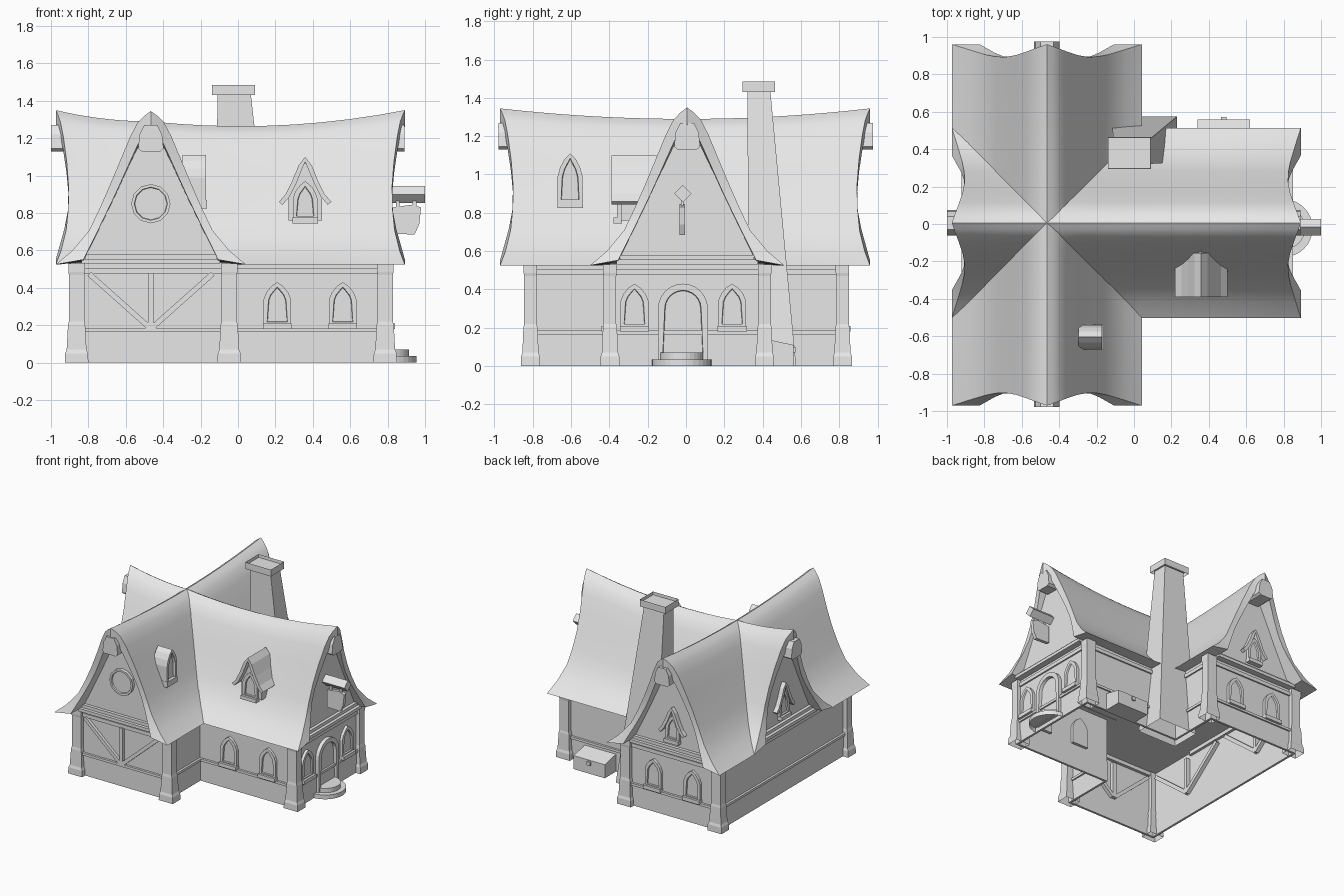
import bpy, bmesh, math
from mathutils import Matrix, Vector

if "Cube" in bpy.data.objects:
    bpy.data.objects.remove(bpy.data.objects["Cube"])

plaster = bpy.data.materials.new("pale_grey")
plaster.use_nodes = True
plaster.diffuse_color = (0.8, 0.8, 0.8, 1)
plaster.node_tree.nodes["Principled BSDF"].inputs["Base Color"].default_value = (0.8, 0.8, 0.8, 1)

# The two wings cross here; each frame has local X pointing out of one gable
CROSS = Matrix.Translation((-0.466, 0.006, 0))
FRONT, BACK, LEFT_END, RIGHT_END = [
    CROSS @ Matrix.Rotation(math.radians(a), 4, 'Z') for a in (-90, 90, 180, 0)]


def finish(name, bm):
    mesh = bpy.data.meshes.new(name)
    bm.to_mesh(mesh)
    bm.free()
    mesh.materials.append(plaster)
    ob = bpy.data.objects.new(name, mesh)
    bpy.context.collection.objects.link(ob)
    bpy.ops.object.select_all(action='DESELECT')
    ob.select_set(True)
    bpy.context.view_layer.objects.active = ob
    return ob


def solidify(ob, thickness):
    mod = ob.modifiers.new("thickness", 'SOLIDIFY')
    mod.thickness, mod.offset = thickness, -1
    bpy.ops.object.modifier_apply(modifier=mod.name)


def solid(name, frame, pts, x0, x1, inset=0, recess=0, base=True):
    """Extrude a (y, z) outline from x0 to x1, with an optional recessed panel."""
    bm = bmesh.new()
    low = [bm.verts.new(frame @ Vector((x0, y, z))) for y, z in pts]
    top = [bm.verts.new(frame @ Vector((x1, y, z))) for y, z in pts]
    n = len(pts)
    cap = bm.faces.new(top)
    for i in range(n):
        bm.faces.new((low[i], low[(i + 1) % n], top[(i + 1) % n], top[i]))
    if base:
        bm.faces.new(low[::-1])
    bmesh.ops.recalc_face_normals(bm, faces=bm.faces)
    if inset:
        bmesh.ops.inset_region(bm, faces=[cap], thickness=inset)
        out = frame.to_3x3() @ Vector((1, 0, 0))
        bmesh.ops.inset_region(bm, faces=[cap], thickness=0.003)
        bmesh.ops.translate(bm, verts=cap.verts, vec=-out * recess)
    return finish(name, bm)


def rect(y0, y1, z0, z1):
    return [(y0, z0), (y1, z0), (y1, z1), (y0, z1)]


def bar(name, frame, p, q, width, x0, x1):
    p, q = Vector(p), Vector(q)
    side = (q - p).orthogonal().normalized() * width / 2
    solid(name, frame, [p - side, q - side, q + side, p + side], x0, x1)


def arch(y, w, z0, z1, rise, rounded=False):
    if rounded:
        curve = [(math.cos(i * math.pi / 12), math.sin(i * math.pi / 12)) for i in range(7)]
    else:
        curve = [(1, 0), (0.8, 0.4), (0.45, 0.75), (0, 1)]
    half = [(a * w / 2, z1 - rise + b * rise) for a, b in curve]
    right = [(w / 2, z0)] + half
    return [(y + a, b) for a, b in right] + [(y - a, b) for a, b in right[-2::-1]]


def loft(name, levels, inset=0):
    """Stack rectangles given as (z, x0, x1, y0, y1), open underneath."""
    bm = bmesh.new()
    rings = [[bm.verts.new((x, y, z)) for x, y in ((a, c), (b, c), (b, d), (a, d))]
             for z, a, b, c, d in levels]
    cap = bm.faces.new(rings[-1])
    for r, s in zip(rings, rings[1:]):
        for i in range(4):
            j = (i + 1) % 4
            bm.faces.new((r[i], r[j], s[j], s[i]))
    if inset:
        bmesh.ops.inset_region(bm, faces=[cap], thickness=inset)
        bmesh.ops.inset_region(bm, faces=[cap], thickness=0.002)
        bmesh.ops.translate(bm, verts=cap.verts, vec=(0, 0, -0.025))
    return finish(name, bm)


# Walls, plinth, string courses and ceiling follow the cross-shaped plan
PLAN = [(-.87, -.815, -1, -1), (-.06, -.815, 1, -1), (-.06, -.40, 1, -1), (.80, -.40, 1, -1),
        (.80, .41, 1, 1), (-.06, .41, 1, 1), (-.06, .82, 1, 1), (-.87, .82, -1, 1)]


def course(name, offset, z0, z1, thickness):
    bm = bmesh.new()
    low, top = [[bm.verts.new((x + sx * offset, y + sy * offset, z)) for x, y, sx, sy in PLAN]
                for z in (z0, z1)]
    for i in range(len(PLAN)):
        j = (i + 1) % len(PLAN)
        bm.faces.new((low[i], low[j], top[j], top[i]))
    solidify(finish(name, bm), thickness)


course("walls", 0, 0.15, 0.535, 0.01)
course("plinth", 0.008, 0, 0.17, 0.025)
course("string_course", 0.02, 0.165, 0.185, 0.025)
course("wall_plate", 0.012, 0.475, 0.505, 0.017)
slab = bmesh.new()
slab.faces.new([slab.verts.new((x, y, .53)) for x, y, sx, sy in PLAN[::-1]])
finish("ceiling", slab)

# Corner posts with flared feet and heads, a little narrower front to back
for x, y in ((-.863, -.812), (-.863, .817), (-.047, -.812), (-.047, .817), (.787, -.397), (.787, .41)):
    loft("corner_post", [(z, x - h, x + h, y - h * .8, y + h * .8) for z, h in (
        (0, .063), (.05, .061), (.07, .053), (.2, .046), (.22, .041), (.47, .041),
        (.485, .044), (.53, .044))])

# Thatched roof: four arms meeting along the valleys, thick at the verge and
# thin at the eaves, where the underside turns into a flat soffit
TOP = [(0, 1.29, 0), (.035, 1.27, .012), (.07, 1.24, .025), (.11, 1.17, .04), (.165, 1.045, .058),
       (.22, .92, .068), (.275, .80, .066), (.33, .69, .055), (.42, .59, .028), (.508, .525, 0)]
UNDER = [(0, 1.20, 0), (.025, 1.19, .012), (.05, 1.16, .025), (.085, 1.09, .04), (.14, .975, .058),
         (.19, .87, .068), (.235, .78, .064), (.28, .69, .045), (.36, .535, 0), (.508, .525, 0)]


def mirrored(half):
    return [(-u, *rest) for u, *rest in half[:0:-1]] + half


def roof_arm(name, frame, length, rise, slope, rows=9):
    bm = bmesh.new()

    def sheet(cols):
        grid = []
        for u, z, dip in cols:
            start, end = max(abs(u) - .02, 0), length - dip
            line = []
            for j in range(rows + 1):
                v = start + (end - start) * j / rows
                t = v / length
                sag = (rise * t * t + slope * t) * (1 - abs(u) / .508)
                line.append(bm.verts.new(frame @ Vector((v, u, z + sag))))
            grid.append(line)
        return grid

    top, under = sheet(mirrored(TOP)), sheet(mirrored(UNDER))
    for i in range(len(top) - 1):
        a, b, c, d = top[i], top[i + 1], under[i], under[i + 1]
        for j in range(rows):
            bm.faces.new((a[j], a[j + 1], b[j + 1], b[j]))
            bm.faces.new((c[j], d[j], d[j + 1], c[j + 1]))
        bm.faces.new((c[-1], d[-1], b[-1], a[-1]))
    bmesh.ops.remove_doubles(bm, verts=bm.verts, dist=0.0005)
    finish(name, bm)
    bpy.ops.object.shade_smooth_by_angle(angle=math.radians(35))


GABLE = [(u, z + .03) for u, z, dip in UNDER[:-1]] + [(.37, .5)]
GABLE = GABLE + [(-u, z) for u, z in GABLE[:0:-1]]
BEAM = [(-.068, 1.145), (-.05, 1.13), (.05, 1.13), (.068, 1.145), (.06, 1.22), (.035, 1.27),
        (-.035, 1.27), (-.06, 1.22)]
for side, frame, length, wall, rise, slope, beam in (
        ("front", FRONT, .977, .82, .055, 0, .985), ("back", BACK, .955, .815, .055, 0, .97),
        ("left_end", LEFT_END, .508, .405, .06, 0, .535),
        ("right_end", RIGHT_END, 1.358, 1.266, .205, -.145, 1.356)):
    roof_arm(side + "_roof", frame, length, rise, slope)
    solid(side + "_gable_wall", frame, GABLE, wall - .03, wall)
    solid(side + "_gable_sill", frame, rect(-.37, .37, .53, .555), wall - .02, wall + .05)
    solid(side + "_gable_rail", frame, rect(-.35, .35, .555, .58), wall - .02, wall + .025)
    solid(side + "_ridge_beam", frame, BEAM, wall - .02, beam)


# Windows with pointed heads and projecting sills, showing on the inside too
def window(frame, y, wall, z=0.2, w=0.145, h=0.23):
    solid("window_frame", frame, arch(y, w, z, z + h, .09), wall - .03, wall + .022, .026, .012)
    solid("window_sill", frame, rect(y - w * .53, y + w * .53, z - .02, z + .01),
          wall - .005, wall + .04)


def hood(frame, y, x0, x1, scale=1.0, dz=0.0):
    bm = bmesh.new()
    pts = mirrored([(0, 1.10), (.035, 1.055), (.07, .97), (.105, .90), (.14, .86)])
    rows = [[bm.verts.new(frame @ Vector((x, y + a * scale, 1.1 + (b - 1.1) * scale + dz)))
             for a, b in pts] for x in (x0, x1)]
    for i in range(len(pts) - 1):
        bm.faces.new((rows[0][i], rows[1][i], rows[1][i + 1], rows[0][i + 1]))
    solidify(finish("window_hood", bm), 0.025)


for y in (-.275, .235):
    window(RIGHT_END, y, 1.266)
for y in (-.175, .175):
    window(BACK, y, .814)
for x in (.21, .56):
    window(FRONT, x + .466, .406)
for frame, wall in ((BACK, .815), (LEFT_END, .405)):
    window(frame, 0, wall, .63, .12, .2)
    hood(frame, 0, wall - .01, wall + .035, .85, -.2)

# Hooded dormer on the long roof, arched dormer on the front wing
body = [(.735, .76), (.915, .76), (.915, .92), (.86, 1.02), (.825, 1.07), (.79, 1.02), (.735, .92)]
solid("dormer_body", FRONT, body, .14, .345)
window(FRONT, .825, .345, .765, .13, .205)
hood(FRONT, .825, .16, .395)
solid("arched_dormer", RIGHT_END, arch(-.611, .13, .83, 1.11, .12), .17, .296, .024, .02)
solid("arched_dormer_sill", RIGHT_END, rect(-.678, -.544, .825, .87), .2, .3)

# Round window and braced timbers on the front wing
ring = [(.105 * math.cos(i * math.pi / 6), .85 + .105 * math.sin(i * math.pi / 6)) for i in range(12)]
solid("round_window", FRONT, ring, .81, .845, .016, .012)
bar("middle_stud", FRONT, (0, .185), (0, .48), .03, .785, .845)
for s in (-1, 1):
    bar("front_brace", FRONT, (s * .33, .475), (s * .01, .19), .028, .785, .845)
    # Braces on the inner face of the long side wall
    bar("inner_stud", LEFT_END, (s * .4, .185), (s * .4, .48), .03, .365, .398)
    for t in (-1, 1):
        bar("inner_brace", LEFT_END, (s * .4 + t * .35, .475), (s * .4, .19), .03, .365, .398)

# Arched door with half-round steps
solid("door", RIGHT_END, arch(-.022, .26, .03, .43, .13, True), 1.25, 1.296, .035, .025)
UPWARD = Matrix.Translation((.80, -.022, 0)) @ Matrix.Rotation(math.radians(-90), 4, 'Y')
for r, z in ((.155, 0), (.115, .035)):
    angles = [math.pi * (i / 16 - .5) for i in range(17)]
    solid("door_step", UPWARD, [(r * math.sin(a), -r * math.cos(a)) for a in angles],
          z, z + .035, base=False)

# Hanging sign on a diamond-section bracket
solid("sign_bracket", RIGHT_END, [(-.022, .855), (.022, .9), (-.022, .945), (-.067, .9)], 1.25, 1.466)
solid("sign_board", FRONT, [(1.29, .69), (1.41, .685), (1.435, .74), (1.445, .83), (1.40, .845),
                            (1.29, .83)], .012, .04)
for y in (1.32, 1.41):
    solid("sign_strap", FRONT, rect(y - .01, y + .01, .82, .9), .02, .032)

# Leaning chimney with a hollow cap
loft("chimney_stack", [(0, -.12, .23, .33, .575), (1.44, -.11, .068, .32, .44)])
loft("chimney_cap", [(1.43, -.14, .09, .295, .465), (1.485, -.14, .09, .295, .465)], .03)

# Cellar hatch at the back
solid("cellar_hatch", RIGHT_END, [(.395, 0), (.554, 0), (.554, .11), (.395, .145)], .805, 1.085)
solid("hatch_knob", BACK, rect(-.96, -.93, .07, .1), .545, .566)
